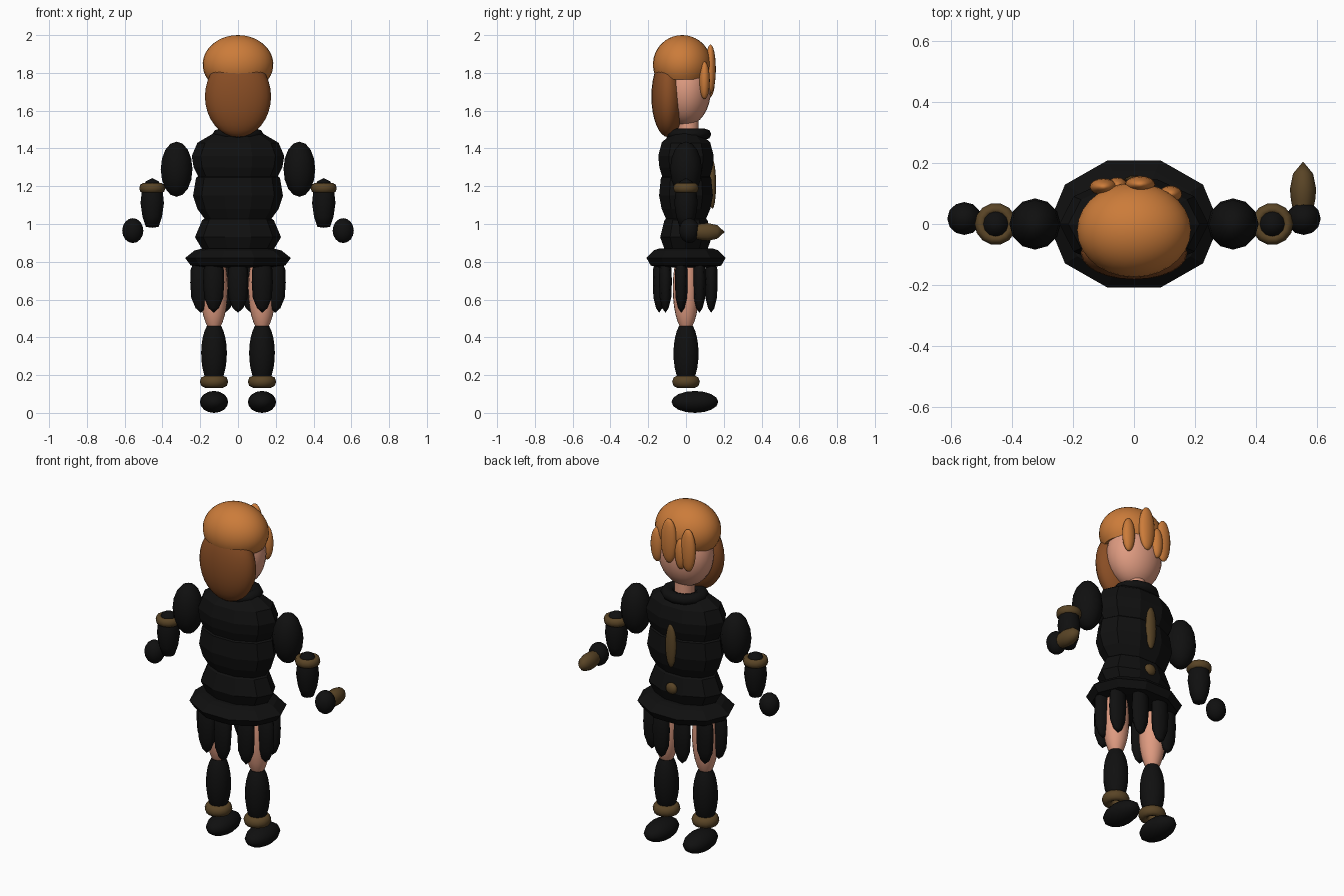
import bpy, bmesh, math

if "Cube" in bpy.data.objects:
    bpy.data.objects.remove(bpy.data.objects["Cube"])


def material(name, rgb):
    m = bpy.data.materials.new(name)
    m.diffuse_color = (*rgb, 1)
    m.use_nodes = True
    m.node_tree.nodes["Principled BSDF"].inputs["Base Color"].default_value = m.diffuse_color
    return m


BLACK = material("black_cloth", (0.005, 0.005, 0.005))
BROWN = material("brown_trim", (0.10, 0.058, 0.019))
SKIN = material("skin", (0.74, 0.33, 0.22))
HAIR = material("orange_hair", (0.60, 0.20, 0.042))
DARK_HAIR = material("dark_hair", (0.25, 0.075, 0.018))


def lathe(name, mat, center, profile, segs=12, sx=1.0, sy=1.0, smooth=True, tilt=0.0):
    """Turn (radius, height) points round z, squash to an ellipse, tilt about x."""
    bm = bmesh.new()
    rings = []
    for r, z in profile:
        if r < 1e-5:
            rings.append([bm.verts.new((0, 0, z))])
        else:
            rings.append([bm.verts.new((r * sx * math.cos(2 * math.pi * i / segs),
                                        r * sy * math.sin(2 * math.pi * i / segs), z))
                          for i in range(segs)])
    for a, b in zip(rings, rings[1:]):
        for i in range(segs):
            j = (i + 1) % segs
            if len(a) == 1:
                bm.faces.new((a[0], b[i], b[j]))
            elif len(b) == 1:
                bm.faces.new((a[i], a[j], b[0]))
            else:
                bm.faces.new((a[i], a[j], b[j], b[i]))
    for ring in (rings[0], rings[-1]):
        if len(ring) > 1:
            bm.faces.new(ring)
    bmesh.ops.recalc_face_normals(bm, faces=bm.faces)
    for f in bm.faces:
        f.smooth = smooth and len(f.verts) < 5
    mesh = bpy.data.meshes.new(name)
    bm.to_mesh(mesh)
    bm.free()
    mesh.materials.append(mat)
    ob = bpy.data.objects.new(name, mesh)
    ob.location = center
    ob.rotation_euler.x = tilt
    bpy.context.collection.objects.link(ob)
    return ob


def ellipsoid(name, mat, center, radii, segs=12, rings=8, low=-1.0, high=1.0, tilt=0.0):
    """Ellipsoid, optionally cut flat at fractions low and high of its half height."""
    a0, a1 = math.asin(low), math.asin(high)
    prof = []
    for i in range(rings + 1):
        a = a0 + (a1 - a0) * i / rings
        prof.append((max(0, math.cos(a)), radii[2] * math.sin(a)))
    return lathe(name, mat, center, prof, segs, radii[0], radii[1], True, tilt)


def ring(name, mat, center, major, minor, height, segs=14, sx=1.0, sy=1.0):
    """Flattened torus."""
    n = 8
    bm = bmesh.new()
    grid = [[bm.verts.new((
        sx * (major + minor * math.cos(2 * math.pi * k / n)) * math.cos(2 * math.pi * i / segs),
        sy * (major + minor * math.cos(2 * math.pi * k / n)) * math.sin(2 * math.pi * i / segs),
        height * math.sin(2 * math.pi * k / n))) for k in range(n)] for i in range(segs)]
    for i in range(segs):
        for k in range(n):
            a, b = grid[i], grid[(i + 1) % segs]
            bm.faces.new((a[k], b[k], b[(k + 1) % n], a[(k + 1) % n])).smooth = True
    bmesh.ops.recalc_face_normals(bm, faces=bm.faces)
    mesh = bpy.data.meshes.new(name)
    bm.to_mesh(mesh)
    bm.free()
    mesh.materials.append(mat)
    ob = bpy.data.objects.new(name, mesh)
    ob.location = center
    bpy.context.collection.objects.link(ob)
    return ob


# Head and neck
ellipsoid("head", SKIN, (0, 0, 1.71), (0.16, 0.132, 0.19), 24, 16)
lathe("neck", SKIN, (0, 0.012, 0), [(0.055, 1.44), (0.055, 1.56)], 16)

# Hair: crown, long back mass, fringe locks
ellipsoid("hair_crown", HAIR, (0, -0.02, 1.845), (0.187, 0.155, 0.155), 28, 14, low=-0.52)
ellipsoid("hair_back", DARK_HAIR, (0, -0.095, 1.675), (0.175, 0.088, 0.215), 24, 16)
for x, y, z, r, h in ((-0.10, 0.122, 1.79, 0.046, 0.125), (0.02, 0.13, 1.82, 0.05, 0.13),
                      (0.12, 0.098, 1.76, 0.038, 0.10), (-0.055, 0.125, 1.76, 0.035, 0.09)):
    ellipsoid("fringe_lock", HAIR, (x, y, z), (r, 0.028, h), 16, 12)

# Bodice in three puffed tiers, with collar and waist flare
lathe("upper_bodice", BLACK, (0, 0, 0),
      [(0.13, 1.48), (0.215, 1.43), (0.245, 1.36), (0.235, 1.30), (0.205, 1.24)],
      10, 1, 0.63, False)
lathe("middle_bodice", BLACK, (0, 0, 0),
      [(0.19, 1.265), (0.222, 1.245), (0.238, 1.15), (0.215, 1.08), (0.175, 1.025)],
      10, 1, 0.63, False)
lathe("lower_bodice", BLACK, (0, 0, 0),
      [(0.165, 1.035), (0.19, 1.02), (0.228, 0.93), (0.18, 0.85)], 10, 1, 0.63, False)
lathe("waist_flare", BLACK, (0, 0, 0),
      [(0.19, 0.87), (0.23, 0.86), (0.28, 0.82), (0.25, 0.78), (0.19, 0.77)],
      10, 1, 0.785, False)
ring("collar", BLACK, (0, 0.012, 1.475), 0.092, 0.036, 0.03, 12, 1.05, 0.95)

# Chest trim
ellipsoid("chest_strip", BROWN, (0, 0.14, 1.21), (0.035, 0.02, 0.13), 10, 8)
ellipsoid("belt_clasp", BROWN, (0, 0.135, 0.955), (0.036, 0.02, 0.033), 10, 8)

# Skirt of hanging petals
PETALS = 9
for i in range(PETALS):
    a = -math.pi / 2 + 2 * math.pi * i / PETALS
    lathe("skirt_petal", BLACK, (0.2 * math.cos(a), 0.142 * math.sin(a), 0),
          [(0.5, 0.82), (0.95, 0.76), (1, 0.69), (0.9, 0.61), (0.5, 0.555), (0, 0.53)],
          8, 0.056, 0.034)

# Arms and legs, mirrored
for s in (-1, 1):
    side = "left" if s < 0 else "right"
    ellipsoid(side + "_puff_sleeve", BLACK, (s * 0.325, 0, 1.29), (0.084, 0.084, 0.146), 12, 8)
    lathe(side + "_forearm", BLACK, (s * 0.454, 0, 0),
          [(0.0, 1.243), (0.035, 1.225), (0.055, 1.175), (0.062, 1.11), (0.052, 1.04),
           (0.034, 0.985), (0, 0.98)], 12)
    ring(side + "_cuff", BROWN, (s * 0.454, 0, 1.19), 0.05, 0.019, 0.026)
    ellipsoid(side + "_hand", BLACK, (s * 0.557, 0.018, 0.965), (0.056, 0.054, 0.066), 12, 8)
    ellipsoid(side + "_thigh", SKIN, (s * 0.127, 0, 0.66), (0.073, 0.07, 0.23), 20, 12, low=-0.9)
    ellipsoid(side + "_stocking", BLACK, (s * 0.127, 0, 0.315), (0.068, 0.068, 0.175),
              14, 8, low=-0.8, high=0.83)
    ring(side + "_ankle_band", BROWN, (s * 0.127, 0, 0.165), 0.048, 0.027, 0.032)
    ellipsoid(side + "_shoe", BLACK, (s * 0.127, 0.047, 0.058), (0.075, 0.127, 0.058), 14, 8)

# Small pointed object held in one hand, lying along y
lathe("held_item", BROWN, (0.555, 0, 0.958),
      [(0.03, -0.03), (0.04, -0.08), (0.043, -0.115), (0.033, -0.165), (0, -0.205)],
      10, 1, 1.15, True, math.pi / 2)
